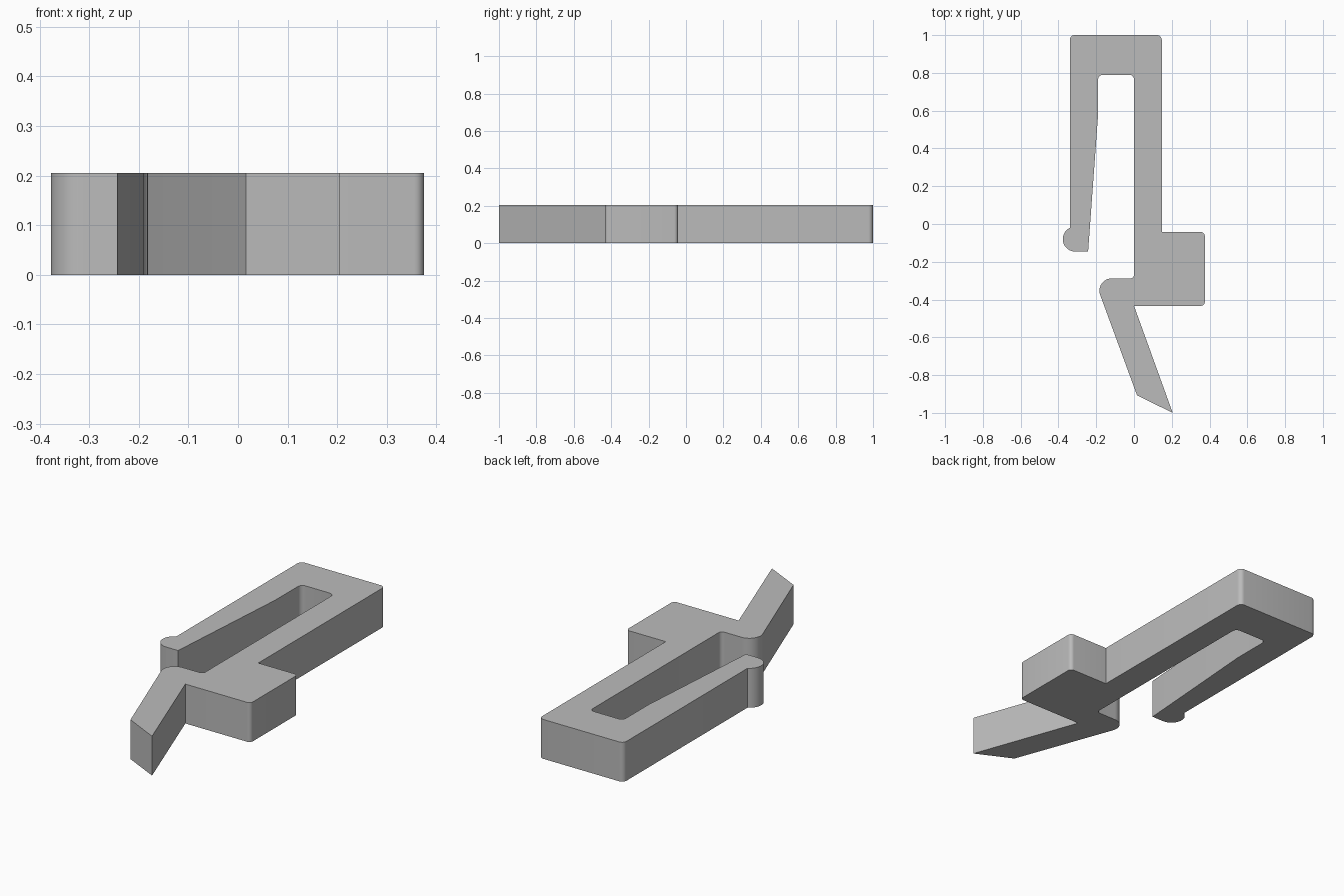
import bpy
import bmesh
import math
from mathutils import Vector

HEIGHT = 0.205

old = bpy.data.objects.get("Cube")
if old:
    bpy.data.objects.remove(old, do_unlink=True)

grey = bpy.data.materials.new("plain grey")
grey.use_nodes = True
colour = (0.5, 0.5, 0.5, 1)
grey.diffuse_color = colour
grey.node_tree.nodes["Principled BSDF"].inputs["Base Color"].default_value = colour


def arc(cx, cy, r, start, end, steps=16):
    """Points along a circular arc, angles in degrees."""
    angles = [math.radians(start + (end - start) * i / steps) for i in range(steps + 1)]
    return [Vector((cx + r * math.cos(a), cy + r * math.sin(a))) for a in angles]


def rounded(x, y, toward_prev, toward_next, r=0.025, steps=6):
    """Quarter-round for a square corner, given the directions of its two edges."""
    p, a, b = Vector((x, y)), Vector(toward_prev), Vector(toward_next)
    centre = p + (a + b) * r
    turns = [math.pi / 2 * i / steps for i in range(steps + 1)]
    return [centre - b * r * math.cos(t) - a * r * math.sin(t) for t in turns]


def sharp(x, y):
    return [Vector((x, y))]


W, E, N, S = (-1, 0), (1, 0), (0, 1), (0, -1)

# Clip outline, clockwise from the back corner of the spring arm
outline = (
    rounded(-0.34, 1.0, S, E)
    + rounded(0.147, 1.0, W, S)
    # Side block
    + sharp(0.147, -0.043)
    + rounded(0.375, -0.043, W, S, 0.02)
    + rounded(0.375, -0.433, N, W, 0.02)
    + sharp(0, -0.433)
    # Slanted tail and its rounded hook
    + sharp(0.205, -1.0)
    + sharp(0.016, -0.907)
    + arc(-0.118, -0.353, 0.065, 200, 90)
    + rounded(0, -0.288, W, N, 0.02)
    # Inside of the slot
    + rounded(0, 0.79, S, W)
    + rounded(-0.19, 0.79, E, S)
    + sharp(-0.19, 0.58)
    # Spring arm tip with its round catch
    + sharp(-0.243, -0.146)
    + arc(-0.311, -0.08, 0.066, 270, 116)
)

# Extrude the outline into the solid clip
bm = bmesh.new()
base = bm.faces.new([bm.verts.new((p.x, p.y, 0)) for p in outline])
top = bmesh.ops.extrude_face_region(bm, geom=[base], use_keep_orig=True)
bmesh.ops.translate(bm, vec=(0, 0, HEIGHT),
                    verts=[g for g in top["geom"] if isinstance(g, bmesh.types.BMVert)])
bmesh.ops.recalc_face_normals(bm, faces=bm.faces)
mesh = bpy.data.meshes.new("clip_body")
bm.to_mesh(mesh)
bm.free()
mesh.materials.append(grey)

clip = bpy.data.objects.new("clip_body", mesh)
bpy.context.collection.objects.link(clip)
bpy.ops.object.select_all(action="DESELECT")
clip.select_set(True)
bpy.context.view_layer.objects.active = clip
bpy.ops.object.shade_smooth_by_angle(angle=math.radians(30))
